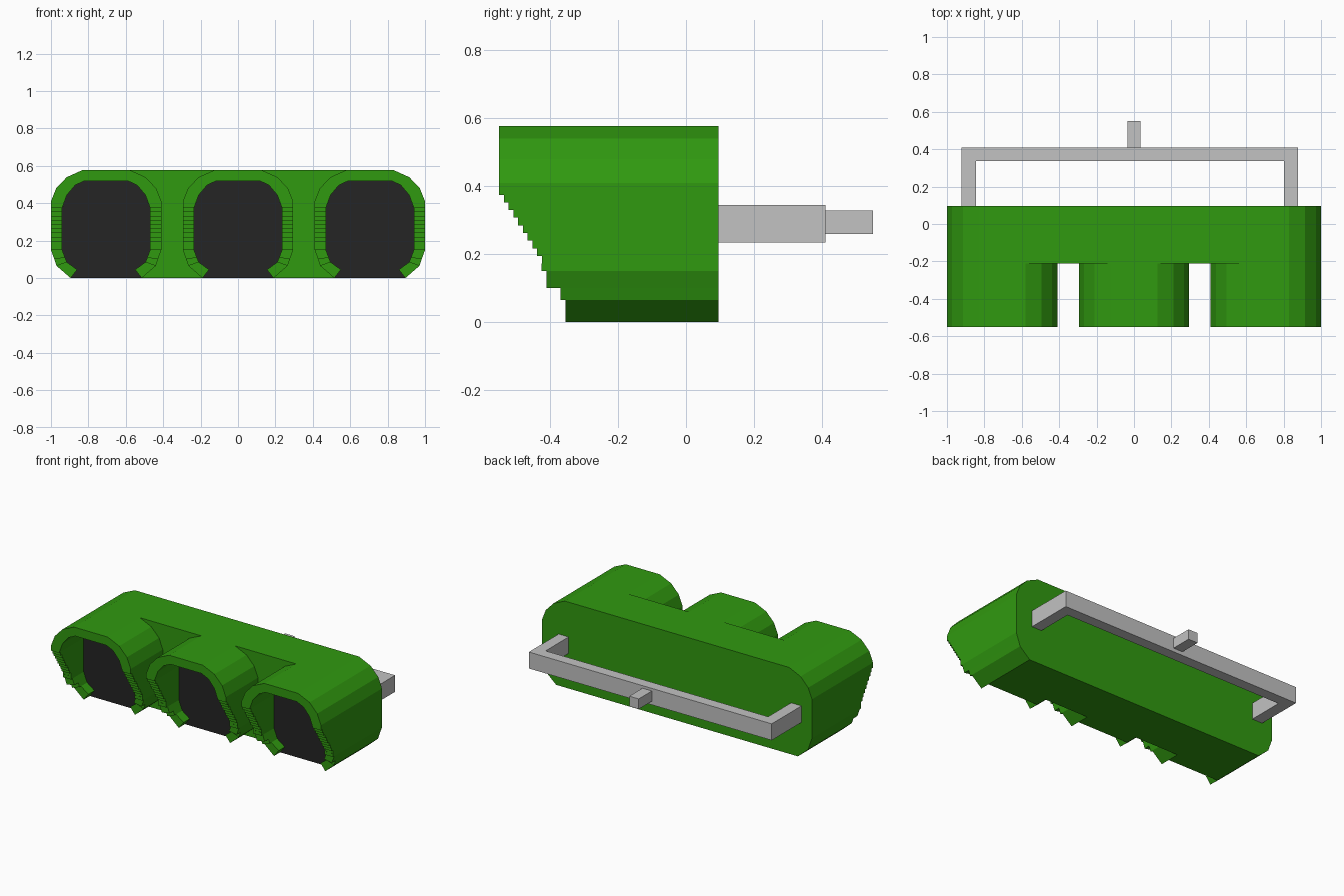
import bpy
import bmesh

cube = bpy.data.objects.get("Cube")
if cube:
    bpy.data.objects.remove(cube, do_unlink=True)


def material(name, rgb):
    m = bpy.data.materials.new(name)
    m.use_nodes = True
    m.diffuse_color = (*rgb, 1)
    m.node_tree.nodes["Principled BSDF"].inputs["Base Color"].default_value = (*rgb, 1)
    return m


GREEN = material("green", (0.03, 0.32, 0.005))
BLACK = material("charcoal", (0.018, 0.018, 0.018))
GREY = material("light grey", (0.54, 0.54, 0.54))

FRONT, SHELL_END, BACK, PANEL = -0.55, -0.21, 0.095, -0.29
SPACING = 0.705

# Half of the shell section, from the top down: outer and inner points
OUTER = [(0.125, 0.578), (0.21, 0.54), (0.267, 0.48), (0.295, 0.41)]
INNER = [(0.115, 0.52), (0.165, 0.497), (0.21, 0.444), (0.235, 0.375)]
OUTER_LOW = [(0.295, 0.15), (0.277, 0.1), (0.265, 0.065), (0.19, 0)]
INNER_LOW = [(0.235, 0.15), (0.22, 0.11), (0.21, 0.085), (0.155, 0.045)]
STEPS = 10


def finish(name, bm, *mats):
    bmesh.ops.remove_doubles(bm, verts=bm.verts, dist=0.0001)
    bmesh.ops.recalc_face_normals(bm, faces=bm.faces)
    me = bpy.data.meshes.new(name)
    bm.to_mesh(me)
    bm.free()
    for m in mats:
        me.materials.append(m)
    ob = bpy.data.objects.new(name, me)
    bpy.context.collection.objects.link(ob)
    return ob


def prism(name, section, y0, y1, *mats):
    """Extrude an x-z section along y; a second material covers the front."""
    bm = bmesh.new()
    face = bm.faces.new([bm.verts.new((x, y0, z)) for x, z in section])
    ext = bmesh.ops.extrude_face_region(bm, geom=[face], use_keep_orig=True)
    moved = [v for v in ext["geom"] if isinstance(v, bmesh.types.BMVert)]
    bmesh.ops.translate(bm, verts=moved, vec=(0, y1 - y0, 0))
    if len(mats) > 1:
        face.material_index = 1
    return finish(name, bm, *mats)


def box(x0, x1, z0, z1):
    return [(x0, z0), (x1, z0), (x1, z1), (x0, z1)]


def mirrored(half, offset=0.0):
    return ([(x + offset, z) for x, z in half]
            + [(-x - offset, z) for x, z in reversed(half)])


def shell(name, cx):
    """Open-bottomed sleeve whose front steps back towards the bottom."""
    outer, inner = list(OUTER), list(INNER)
    fronts = [FRONT] * 3
    # Straight side split into small steps
    for i in range(STEPS):
        t = i / STEPS
        z = 0.375 + (0.15 - 0.375) * t
        outer.append((0.295, z))
        inner.append((0.235, z))
        fronts.append(FRONT if i == 0 else FRONT + 0.014 * i)
    outer += OUTER_LOW
    inner += INNER_LOW
    fronts += [-0.425, -0.41, -0.37, -0.355]
    inner[3] = (0.235, 0.376)

    bm = bmesh.new()

    def quad(*pts):
        bm.faces.new([bm.verts.new(p) for p in pts])

    for s in (1, -1):
        def at(p, y):
            return (cx + s * p[0], y, p[1])
        for i, y in enumerate(fronts):
            a, b, c, d = outer[i], outer[i + 1], inner[i + 1], inner[i]
            quad(at(a, y), at(b, y), at(c, y), at(d, y))
            quad(at(a, y), at(b, y), at(b, SHELL_END), at(a, SHELL_END))
            quad(at(d, y), at(c, y), at(c, SHELL_END), at(d, SHELL_END))
            # Riser to the next step, or the end of the lip
            y2 = fronts[i + 1] if i + 1 < len(fronts) else SHELL_END
            if y2 - y > 0.001:
                quad(at(b, y), at(c, y), at(c, y2), at(b, y2))
    # Flat crown
    o, n = OUTER[0], INNER[0]
    lo, ro = (cx - o[0], o[1]), (cx + o[0], o[1])
    li, ri = (cx - n[0], n[1]), (cx + n[0], n[1])
    quad(*[(x, FRONT, z) for x, z in (lo, ro, ri, li)])
    for p, q in ((lo, ro), (li, ri)):
        quad((p[0], FRONT, p[1]), (q[0], FRONT, q[1]),
             (q[0], SHELL_END, q[1]), (p[0], SHELL_END, p[1]))
    finish(name, bm, GREEN)


# Main body across the back of the three sleeves
prism("body", mirrored(OUTER + OUTER_LOW, SPACING), SHELL_END, BACK, GREEN)

# Sleeves, each with a dark recessed panel
for side, cx in (("right", -SPACING), ("middle", 0), ("left", SPACING)):
    shell(side + "_sleeve", cx)
    plug = mirrored(INNER + INNER_LOW + [(0.19, 0)])
    prism(side + "_panel", [(cx + x, z) for x, z in plug],
          PANEL, SHELL_END, GREEN, BLACK)

# Rear handle: a bracket of two arms and a bar, with a centre peg
prism("right_handle_arm", box(-0.922, -0.845, 0.235, 0.345), BACK, 0.34, GREY)
prism("left_handle_arm", box(0.803, 0.877, 0.235, 0.345), BACK, 0.34, GREY)
prism("handle_bar", box(-0.922, 0.877, 0.235, 0.345), 0.338, 0.41, GREY)
prism("handle_peg", box(-0.035, 0.035, 0.26, 0.328), 0.41, 0.55, GREY)
